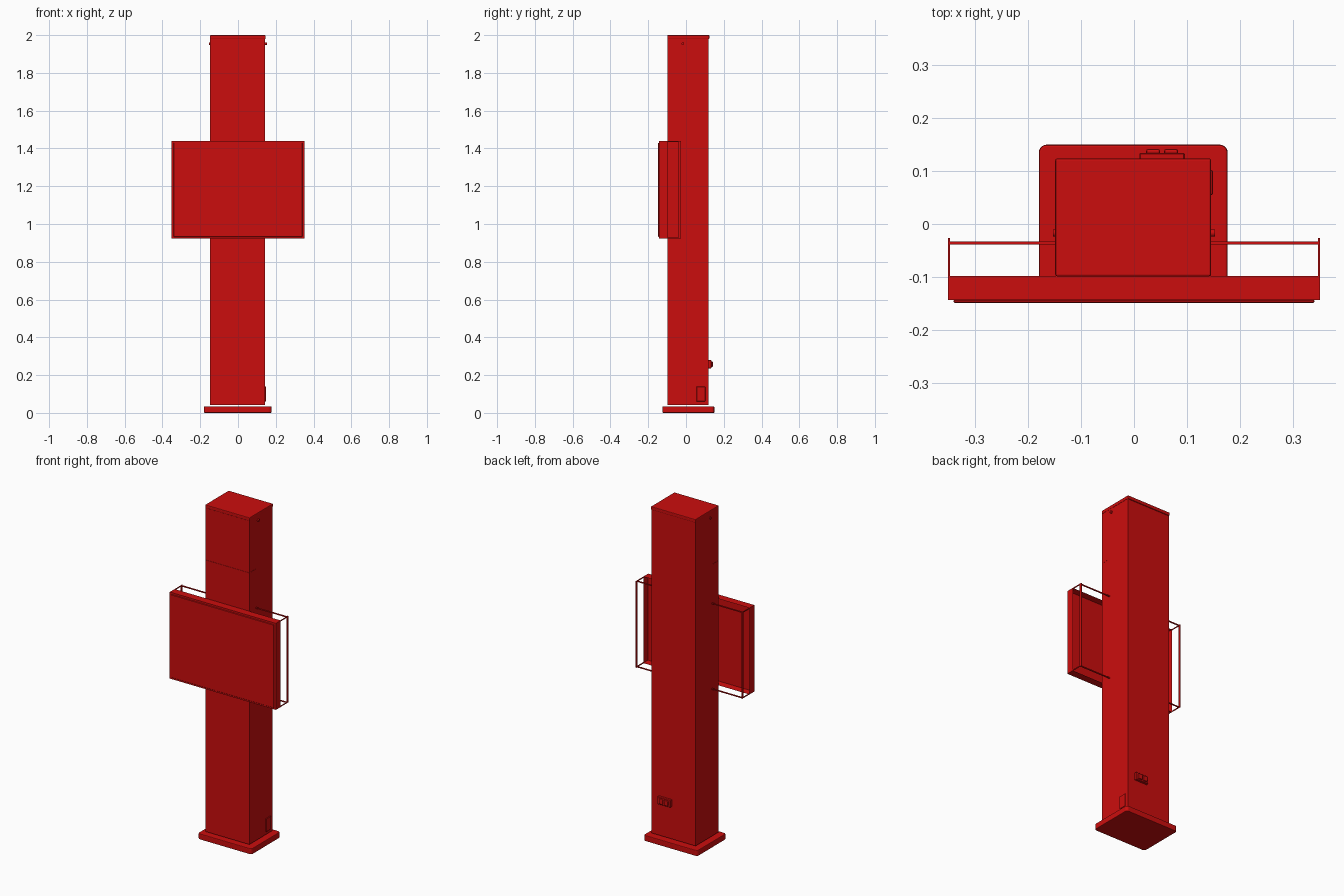
import bpy
import bmesh

cube = bpy.data.objects.get("Cube")
if cube:
    bpy.data.objects.remove(cube, do_unlink=True)

red = bpy.data.materials.new("signal red")
red.use_nodes = True
RED = (0.6, 0.004, 0.004, 1)
red.diffuse_color = RED
red.node_tree.nodes["Principled BSDF"].inputs["Base Color"].default_value = RED


def finish(name, bm):
    mesh = bpy.data.meshes.new(name)
    bm.to_mesh(mesh)
    bm.free()
    mesh.materials.append(red)
    obj = bpy.data.objects.new(name, mesh)
    bpy.context.collection.objects.link(obj)
    return obj


def box(name, x, y, z, bevel=0, segments=2, edge_rule=None):
    """Box from (min, max) ranges, with bevelled edges chosen by a rule."""
    bm = bmesh.new()
    bmesh.ops.create_cube(bm, size=1)
    for v in bm.verts:
        for i, (lo, hi) in enumerate((x, y, z)):
            v.co[i] = hi if v.co[i] > 0 else lo
    if bevel:
        edges = [e for e in bm.edges if edge_rule is None or edge_rule(e)]
        bmesh.ops.bevel(bm, geom=edges, offset=bevel, segments=segments,
                        profile=0.5, affect='EDGES')
    return finish(name, bm)


def stud(name, center, radius, depth, axis):
    """Short cylinder along x or y."""
    bpy.ops.mesh.primitive_cylinder_add(vertices=16, radius=radius, depth=depth, location=center)
    obj = bpy.context.object
    obj.name = name
    obj.rotation_euler[1 if axis == 'X' else 0] = 1.5708
    obj.data.materials.append(red)
    bpy.ops.object.shade_smooth_by_angle()


def upright(e):
    a, b = e.verts
    return abs(a.co.z - b.co.z) > 0.01


# Base plate with rounded corners and a softened rim
base = box("base_plate", (-0.18, 0.177), (-0.125, 0.15), (0, 0.035), 0.015, 5, upright)
rim = base.modifiers.new("rim", 'BEVEL')
rim.width = 0.004
rim.segments = 2
rim.limit_method = 'ANGLE'
rim.angle_limit = 1.0

# Column: rear housing, split front cover and cap
X = (-0.147, 0.144)
box("rear_housing", X, (-0.0395, 0.119), (0.043, 1.98))
box("lower_front_cover", X, (-0.098, -0.0405), (0.043, 1.669))
box("upper_front_cover", X, (-0.098, -0.0405), (1.67, 1.98))
box("column_core", (-0.14, 0.138), (-0.09, 0.11), (0.044, 1.975))
box("top_cap", (-0.149, 0.146), (-0.099, 0.124), (1.979, 2.0), 0.004)

# Screen housing: tray open at the back
bm = bmesh.new()
bmesh.ops.create_cube(bm, size=1)
for v in bm.verts:
    v.co.x *= 0.703
    v.co.y = -0.098 if v.co.y > 0 else -0.144
    v.co.z = 1.44 if v.co.z > 0 else 0.922
bm.normal_update()
back = [f for f in bm.faces if f.normal.y > 0.9]
bmesh.ops.inset_region(bm, faces=back, thickness=0.006)
for v in back[0].verts:
    v.co.y = -0.136
finish("screen_housing", bm)
box("screen_glass", (-0.341, 0.341), (-0.149, -0.143), (0.932, 1.43), 0.002, 1)

# Thin mounting frame behind the screen
for label, z in (("lower", 0.922), ("upper", 1.434)):
    box(label + "_frame_rail", (-0.351, 0.351), (-0.039, -0.033), (z, z + 0.006))
for label, s in (("left", 1), ("right", -1)):
    x = sorted((s * 0.348, s * 0.3515))
    box(label + "_frame_post", x, (-0.04, -0.026), (0.922, 1.44))
    for level, z in (("lower", 0.922), ("upper", 1.434)):
        box(f"{label}_{level}_frame_arm", x, (-0.098, -0.033), (z, z + 0.006))
    # Cap screw on each side of the column
    stud(label + "_cap_screw", (s * 0.147, -0.017, 1.955), 0.007, 0.012, 'X')

# Rear power outlet
box("outlet_plate", (0.01, 0.096), (0.118, 0.134), (0.235, 0.28), 0.002, 1)
for i, x in enumerate((0.036, 0.07)):
    box(f"outlet_socket_{i + 1}", (x - 0.013, x + 0.013), (0.13, 0.142), (0.242, 0.273), 0.004)

# Service hatch low on the side
box("service_hatch", (0.143, 0.149), (0.055, 0.102), (0.06, 0.14), 0.002, 1)
